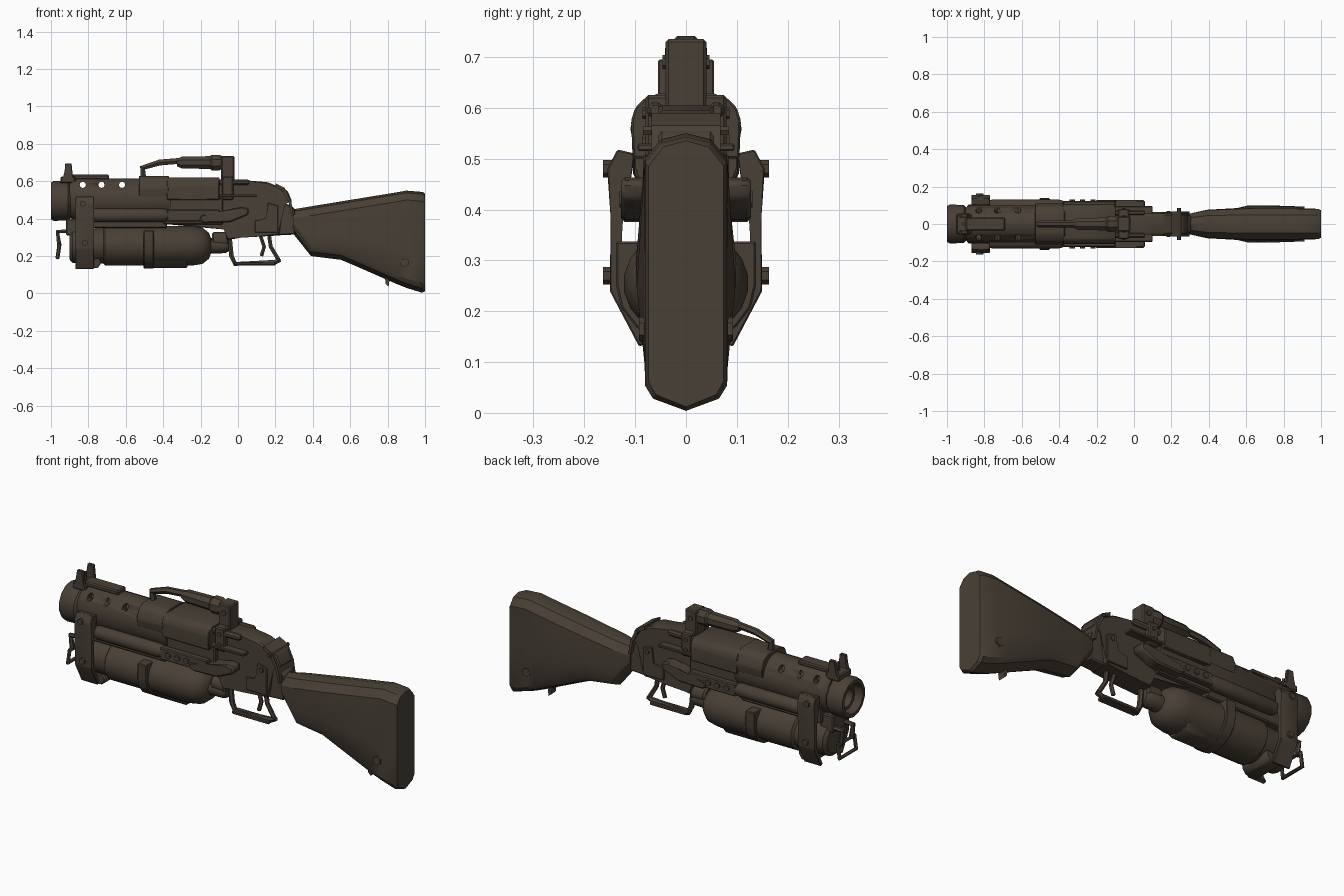
import bpy, bmesh, math
from mathutils import Vector, Matrix

cube = bpy.data.objects.get("Cube")
if cube:
    bpy.data.objects.remove(cube, do_unlink=True)

mat = bpy.data.materials.new("dark_brown_metal")
mat.use_nodes = True
COL = (0.066, 0.051, 0.037, 1)
mat.diffuse_color = COL
mat.node_tree.nodes["Principled BSDF"].inputs["Base Color"].default_value = COL


def finish(name, bm, bevel=0.0, smooth=35):
    if bevel:
        bmesh.ops.bevel(bm, geom=bm.edges[:], offset=bevel, segments=1, affect='EDGES', clamp_overlap=True)
    bmesh.ops.recalc_face_normals(bm, faces=bm.faces[:])
    me = bpy.data.meshes.new(name)
    bm.to_mesh(me)
    bm.free()
    me.materials.append(mat)
    ob = bpy.data.objects.new(name, me)
    bpy.context.collection.objects.link(ob)
    bpy.ops.object.select_all(action='DESELECT')
    ob.select_set(True)
    bpy.context.view_layer.objects.active = ob
    bpy.ops.object.shade_smooth_by_angle(angle=math.radians(smooth))
    return ob


def loft(name, rings, caps=True, closed=False, bevel=0.0, smooth=35):
    bm = bmesh.new()
    vs = [[bm.verts.new(p) for p in r] for r in rings]
    pairs = list(zip(vs, vs[1:])) + ([(vs[-1], vs[0])] if closed else [])
    for a, b in pairs:
        for i in range(len(a)):
            j = (i + 1) % len(a)
            bm.faces.new((a[i], a[j], b[j], b[i]))
    if caps and not closed:
        bm.faces.new(vs[0])
        bm.faces.new(vs[-1])
    return finish(name, bm, bevel, smooth)


def side_prism(name, pts, y0, y1, bevel=0.0):
    """Extrude an x-z outline along y."""
    return loft(name, [[(x, y, z) for x, z in pts] for y in (y0, y1)], bevel=bevel)


def cross_prism(name, pts, x0, x1, bevel=0.0):
    """Extrude a y-z outline along x."""
    return loft(name, [[(x, y, z) for y, z in pts] for x in (x0, x1)], bevel=bevel)


def box(name, x0, x1, y0, y1, z0, z1, bevel=0.006):
    return side_prism(name, [(x0, z0), (x1, z0), (x1, z1), (x0, z1)], y0, y1, bevel)


def lathe(name, prof, y=0, z=0, n=16, sy=1.0, closed=False):
    """Turn an (x, radius) profile around a lengthwise axis."""
    ang = [2 * math.pi * (i + .5) / n for i in range(n)]
    return loft(name, [[(x, y + sy * r * math.cos(a), z + r * math.sin(a)) for a in ang]
                       for x, r in prof], closed=closed)


def bolt(name, x, y, z, r, depth, n=6):
    bm = bmesh.new()
    bmesh.ops.create_cone(bm, cap_ends=True, segments=n, radius1=r, radius2=r, depth=depth,
                          matrix=Matrix.Translation((x, y, z)) @ Matrix.Rotation(math.pi / 2, 4, 'X'))
    return finish(name, bm)


def rod(name, pts, r, closed=False):
    cu = bpy.data.curves.new(name, 'CURVE')
    cu.dimensions = '3D'
    cu.bevel_depth, cu.bevel_resolution, cu.use_fill_caps = r, 1, True
    sp = cu.splines.new('POLY')
    sp.points.add(len(pts) - 1)
    for p, c in zip(sp.points, pts):
        p.co = (*c, 1)
    sp.use_cyclic_u = closed
    tmp = bpy.data.objects.new(name + "_path", cu)
    bm = bmesh.new()
    bpy.context.collection.objects.link(tmp)
    me = bpy.data.meshes.new_from_object(tmp.evaluated_get(bpy.context.evaluated_depsgraph_get()))
    bm.from_mesh(me)
    bpy.data.objects.remove(tmp, do_unlink=True)
    bpy.data.meshes.remove(me)
    return finish(name, bm)


# Stock: faceted sections from wrist to butt
sections = [(.295, .32, .45, .055, .055), (.39, .2, .466, .074, .076), (.55, .18, .492, .08, .085),
            (.61, .155, .502, .082, .099), (.85, .05, .541, .082, .097), (.9, .03, .55, .081, .084),
            (.985, .004, .543, .081, .081), (1.0, .012, .535, .074, .074)]
rings = []
for x, b, t, w, bulge in sections:
    half = [(.6 * w, t - .012), (w, t - .05), (bulge, b + .4 * (t - b)), (w, b + .05), (.8 * w, b + .024)]
    rings.append([(x, 0, t)] + [(x, y, z) for y, z in half] + [(x, 0, b)]
                 + [(x, -y, z) for y, z in reversed(half)])
loft("stock", rings, smooth=30)
bolt("stock_bolt", .89, 0, .165, .024, .185)
side_prism("sling_stud", [(.785, .09), (.81, .07), (.805, .035), (.79, .05)], -.02, .02)

# Receiver body and its connection to the stock
side_prism("receiver", [(-.38, .37), (-.07, .35), (-.06, .285), (.08, .31), (.22, .31), (.245, .48),
                        (.29, .49), (.265, .55), (.16, .595), (.04, .605), (-.38, .6)], -.055, .055, .008)
side_prism("stock_joint", [(.2, .31), (.305, .315), (.305, .45), (.285, .47), (.2, .5)], -.045, .045, .006)
side_prism("rear_latch", [(.2, .59), (.25, .565), (.285, .49), (.297, .415), (.285, .415), (.27, .49),
                          (.235, .55), (.2, .57)], -.068, .068)
rod("latch_pin", [(.24, -.085, .555), (.24, .085, .555)], .01)
cross_prism("upper_receiver", [(-.105, .5), (.105, .5), (.108, .575), (.1, .6), (.08, .62),
                               (-.08, .62), (-.1, .6), (-.108, .575)], -.38, -.1, .004)
box("lower_receiver", -.4, -.08, -.085, .085, .37, .51)

# Barrel, vented jacket, sleeve and hollow muzzle
lathe("inner_barrel", [(-.96, .05), (-.96, .065), (-.36, .065), (-.36, .05)], z=.49, closed=True)
jacket = lathe("barrel_jacket", [(-.9, .098), (-.88, .113), (-.36, .113), (-.36, .088), (-.9, .08)],
               z=.505, sy=.9, closed=True)
for x in (-.83, -.73, -.62):
    cut = bolt("vent_cutter", x, 0, .581, .017, .5, 8)
    cut.hide_render = True
    mod = jacket.modifiers.new("vent", 'BOOLEAN')
    mod.operation, mod.solver, mod.object = 'DIFFERENCE', 'EXACT', cut
    bpy.context.view_layer.objects.active = jacket
    bpy.ops.object.modifier_apply(modifier=mod.name)
    bpy.data.objects.remove(cut, do_unlink=True)
lathe("muzzle_ring", [(-1, .098), (-.985, .107), (-.91, .104), (-.895, .09), (-.895, .07), (-1, .08)],
      z=.495, n=14, closed=True)
cross_prism("sleeve", [(-.1, .515), (.1, .515), (.11, .56), (.09, .61), (.055, .629), (-.055, .629),
                       (-.09, .61), (-.11, .56)], -.53, -.37, .004)
box("top_rail", -.9, -.69, -.035, .035, .61, .635)
box("barrel_cradle", -.86, -.38, -.075, .075, .35, .43)
box("front_block", -.92, -.84, -.06, .06, .31, .4)

# Front sight
box("sight_base", -.95, -.87, -.055, .055, .59, .625)
for s in (-1, 1):
    side_prism("sight_ear", [(-.945, .6), (-.925, .65), (-.925, .695), (-.89, .695), (-.88, .6)],
               s * .035, s * .055, .003)
rod("sight_post", [(-.91, 0, .61), (-.91, 0, .67)], .008)

# Carry handle and rear post
rod("handle_arm", [(-.505, 0, .61), (-.51, 0, .672), (-.42, 0, .7), (-.3, 0, .71)], .018)
lathe("handle_grip", [(-.325, .022), (-.3, .034), (-.15, .037), (-.14, .045), (-.1, .045), (-.08, .035)],
      z=.7, n=8)
box("handle_post", -.09, -.02, -.04, .04, .58, .735)
box("handle_saddle", -.085, -.025, -.08, .08, .5, .625)

# Feed tube with domed end and neck
lathe("feed_tube", [(-.9, .075), (-.885, .092), (-.72, .096), (-.71, .108), (-.25, .108), (-.19, .098),
                    (-.155, .07), (-.145, .042), (-.07, .04), (-.05, .03)], z=.255, n=20, sy=1.14)
lathe("neck_collar", [(-.14, .035), (-.13, .045), (-.06, .045), (-.05, .035)], z=.285, n=12)
ring = [(math.cos(math.pi * k / 8), math.sin(math.pi * k / 8)) for k in range(-7, 1)]
outer = [(.138 * c, .253 + .12 * s) for c, s in [(-1, .7), (-1, 0)] + [(c, s) for c, s in ring] + [(1, .7)]]
cross_prism("tube_band", outer, -.505, -.45, .004)
cross_prism("tube_saddle", [(-.085, .18), (-.05, .137), (.05, .137), (.085, .18)], -.47, -.27, .006)
side_prism("front_lug", [(-.84, .18), (-.82, .135), (-.75, .135), (-.73, .165), (-.74, .19)], -.09, .09, .005)

# Sling loop at the front
rod("sling_loop", [(-.965, -.07, .19), (-.965, .07, .19), (-.955, .07, .26), (-.955, -.07, .26)], .011, True)
for y in (-.045, .045):
    rod("loop_arm", [(-.955, y, .255), (-.965, y, .33), (-.88, y, .335)], .014)

# Trigger guard and trigger
guard = [(-.045, .3), (-.035, .2), (-.015, .158), (.2, .168), (.225, .18)]
rod("trigger_guard", [(x, 0, z) for x, z in guard], .014)
box("guard_plate", -.02, .2, -.025, .025, .15, .168, .004)
trigger = [(.12, .31), (.14, .25), (.125, .2)]
rod("trigger", [(x, 0, z) for x, z in trigger], .011)
rod("guard_rear", [(.165, 0, .32), (.175, 0, .25), (.222, 0, .172)], .012)

# Mirrored side fittings
for s in (-1, 1):
    clamp = [(.1, .51), (.135, .518), (.155, .48), (.148, .38), (.15, .24), (.092, .13), (.075, .14),
             (.132, .24), (.128, .37), (.11, .45)]
    cross_prism("side_clamp", [(s * y, z) for y, z in clamp], -.87, -.77, .003)
    for x, z in ((-.82, .27), (-.83, .48)):
        bolt("clamp_bolt", x, s * .152, z, .017, .022)
    lathe("side_tube", [(-.78, .03), (-.76, .037), (-.4, .037), (-.37, .028)], y=s * .095, z=.418, n=10)
    lathe("upper_rod", [(-.4, .017), (.05, .017), (.06, .01)], y=s * .06, z=.595, n=8)
    box("guide_rail", -.78, .1, s * .07 - .025, s * .07 + .025, .515, .53, .003)
    box("rack_plate", -.38, -.1, s * .105 - .018, s * .105 + .018, .385, .45, .005)
    for x in (-.33, -.275, -.22):
        bolt("rack_stud", x, s * .12, .42, .016, .022)
    side_prism("bolt_lever", [(-.21, .39), (-.18, .375), (-.04, .38), (.055, .42), (.06, .455), (.02, .465),
                              (-.1, .43), (-.2, .42)], s * .06, s * .128, .008)
    side_prism("receiver_panel", [(.09, .325), (.215, .325), (.215, .47), (.16, .485), (.15, .4), (.09, .39)],
               s * .05, s * .064, .003)
    bolt("panel_pin", .185, s * .064, .455, .013, .012)
    for z in (.535, .59):
        bolt("saddle_bolt", -.055, s * .08, z, .012, .012)
    bolt("post_bolt", -.055, s * .04, .69, .014, .012)
